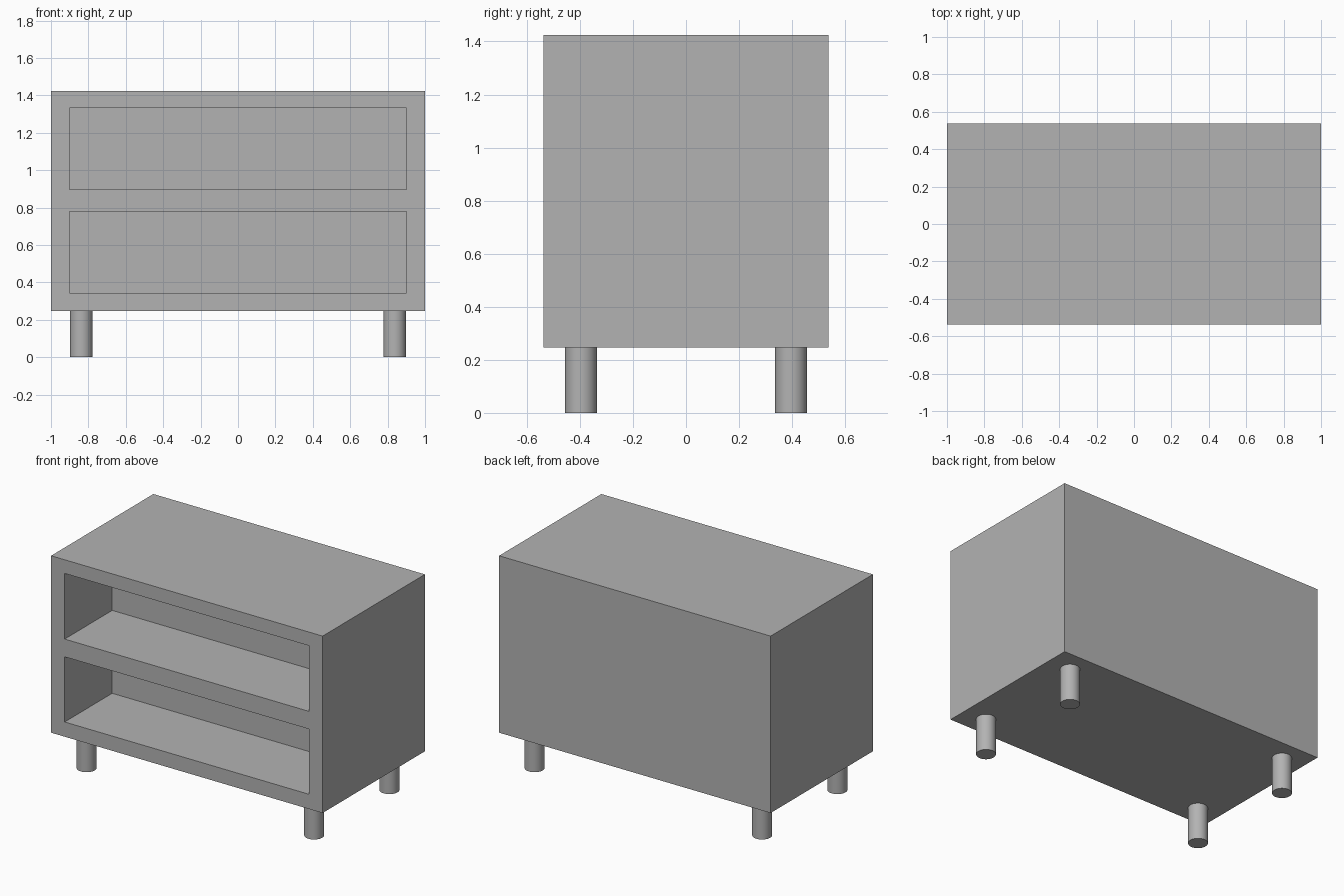
import bpy, bmesh
from mathutils import Vector

if "Cube" in bpy.data.objects:
    bpy.data.objects.remove(bpy.data.objects["Cube"], do_unlink=True)

HALF_X, HALF_Y = 1.0, 0.538
BOTTOM, TOP = 0.246, 1.424
OPEN_X, OPEN_DEPTH = 0.9, 0.5
OPENINGS = [(0.344, 0.778), (0.896, 1.333)]
LEG_X, LEG_Y, LEG_RADIUS = 0.838, 0.396, 0.06

grey = bpy.data.materials.new("grey")
grey.use_nodes = True
colour = (0.45, 0.45, 0.45, 1)
grey.diffuse_color = colour
grey.node_tree.nodes["Principled BSDF"].inputs["Base Color"].default_value = colour


def cabinet():
    bm = bmesh.new()
    bmesh.ops.create_cube(bm, size=1)
    bmesh.ops.scale(bm, vec=(2 * HALF_X, 2 * HALF_Y, TOP - BOTTOM), verts=bm.verts)
    bmesh.ops.translate(bm, vec=(0, 0, (TOP + BOTTOM) / 2), verts=bm.verts)

    # Score the box along the edges of both compartments
    cuts = [((x, 0, 0), (1, 0, 0)) for x in (-OPEN_X, OPEN_X)]
    cuts += [((0, 0, z), (0, 0, 1)) for pair in OPENINGS for z in pair]
    for point, normal in cuts:
        bmesh.ops.bisect_plane(bm, geom=bm.verts[:] + bm.edges[:] + bm.faces[:],
                               plane_co=point, plane_no=normal)

    # Push each compartment back into the body
    def is_opening(face):
        c = face.calc_center_median()
        return (face.normal.y < -0.9 and abs(c.x) < OPEN_X
                and any(low < c.z < high for low, high in OPENINGS))

    bm.normal_update()
    for face in [f for f in bm.faces if is_opening(f)]:
        new = bmesh.ops.extrude_face_region(bm, geom=[face])["geom"]
        verts = [v for v in new if isinstance(v, bmesh.types.BMVert)]
        bmesh.ops.translate(bm, vec=Vector((0, OPEN_DEPTH, 0)), verts=verts)
        if face.is_valid:
            bmesh.ops.delete(bm, geom=[face], context="FACES_ONLY")
    bmesh.ops.recalc_face_normals(bm, faces=bm.faces)

    mesh = bpy.data.meshes.new("cabinet_body")
    bm.to_mesh(mesh)
    bm.free()
    mesh.materials.append(grey)
    bpy.context.collection.objects.link(bpy.data.objects.new("cabinet_body", mesh))


def leg(name, x, y):
    bpy.ops.mesh.primitive_cylinder_add(vertices=32, radius=LEG_RADIUS, depth=BOTTOM,
                                        location=(x, y, BOTTOM / 2))
    obj = bpy.context.object
    obj.name = name
    obj.data.materials.append(grey)
    bpy.ops.object.shade_smooth_by_angle()


cabinet()
for side, sx in (("left", 1), ("right", -1)):
    for end, sy in (("front", -1), ("back", 1)):
        leg(f"{end}_{side}_leg", sx * LEG_X, sy * LEG_Y)
